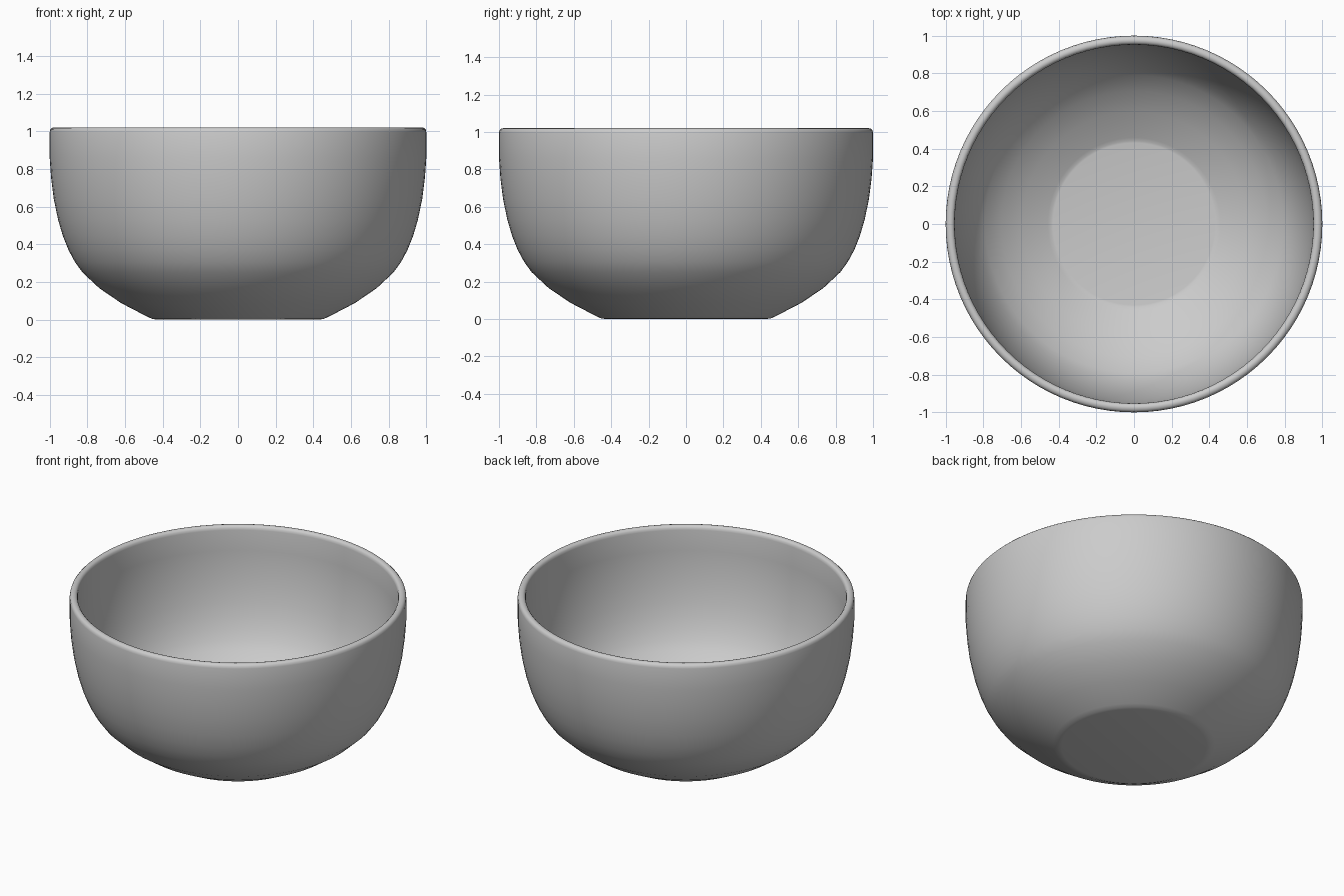
import bpy, bmesh, math
from mathutils import Vector

if "Cube" in bpy.data.objects:
    bpy.data.objects.remove(bpy.data.objects["Cube"])

SEGMENTS = 96
WALL = 0.048

# outer wall profile (radius, height), from base to just below the rim
outer = [Vector(p) for p in [
    (0.43, 0.0), (0.455, 0.004), (0.48, 0.015), (0.62, 0.088), (0.735, 0.166),
    (0.825, 0.25), (0.865, 0.305), (0.90, 0.37), (0.93, 0.445), (0.955, 0.53),
    (0.978, 0.64), (0.992, 0.75), (1.0, 0.86), (1.0, 0.995)]]


def inward(points, dist):
    """Offset the profile towards the inside of the bowl."""
    result = []
    for i, p in enumerate(points):
        a, b = points[max(i - 1, 0)], points[min(i + 1, len(points) - 1)]
        t = (b - a).normalized()
        result.append(p + Vector((-t.y, t.x)) * dist)
    result[0] = Vector((points[0].x, dist))
    return result


# rounded rim joins outer and inner walls
rim = [Vector(p) for p in [(0.997, 1.009), (0.988, 1.018), (0.975, 1.021),
                           (0.963, 1.018), (0.955, 1.009)]]
profile = outer + rim + inward(outer, WALL)[::-1]

bm = bmesh.new()
rings = []
for p in profile:
    ring = []
    for k in range(SEGMENTS):
        a = 2 * math.pi * k / SEGMENTS
        ring.append(bm.verts.new((p.x * math.cos(a), p.x * math.sin(a), p.y)))
    rings.append(ring)
for lo, hi in zip(rings, rings[1:]):
    for k in range(SEGMENTS):
        n = (k + 1) % SEGMENTS
        bm.faces.new((lo[k], lo[n], hi[n], hi[k]))
# base underside and inner floor
bm.faces.new(rings[0][::-1])
bm.faces.new(rings[-1])
bmesh.ops.recalc_face_normals(bm, faces=bm.faces)

mesh = bpy.data.meshes.new("bowl")
bm.to_mesh(mesh)
bm.free()
bowl = bpy.data.objects.new("bowl", mesh)
bpy.context.collection.objects.link(bowl)
bpy.context.view_layer.objects.active = bowl
bowl.select_set(True)
bpy.ops.object.shade_smooth_by_angle(angle=math.radians(50))
